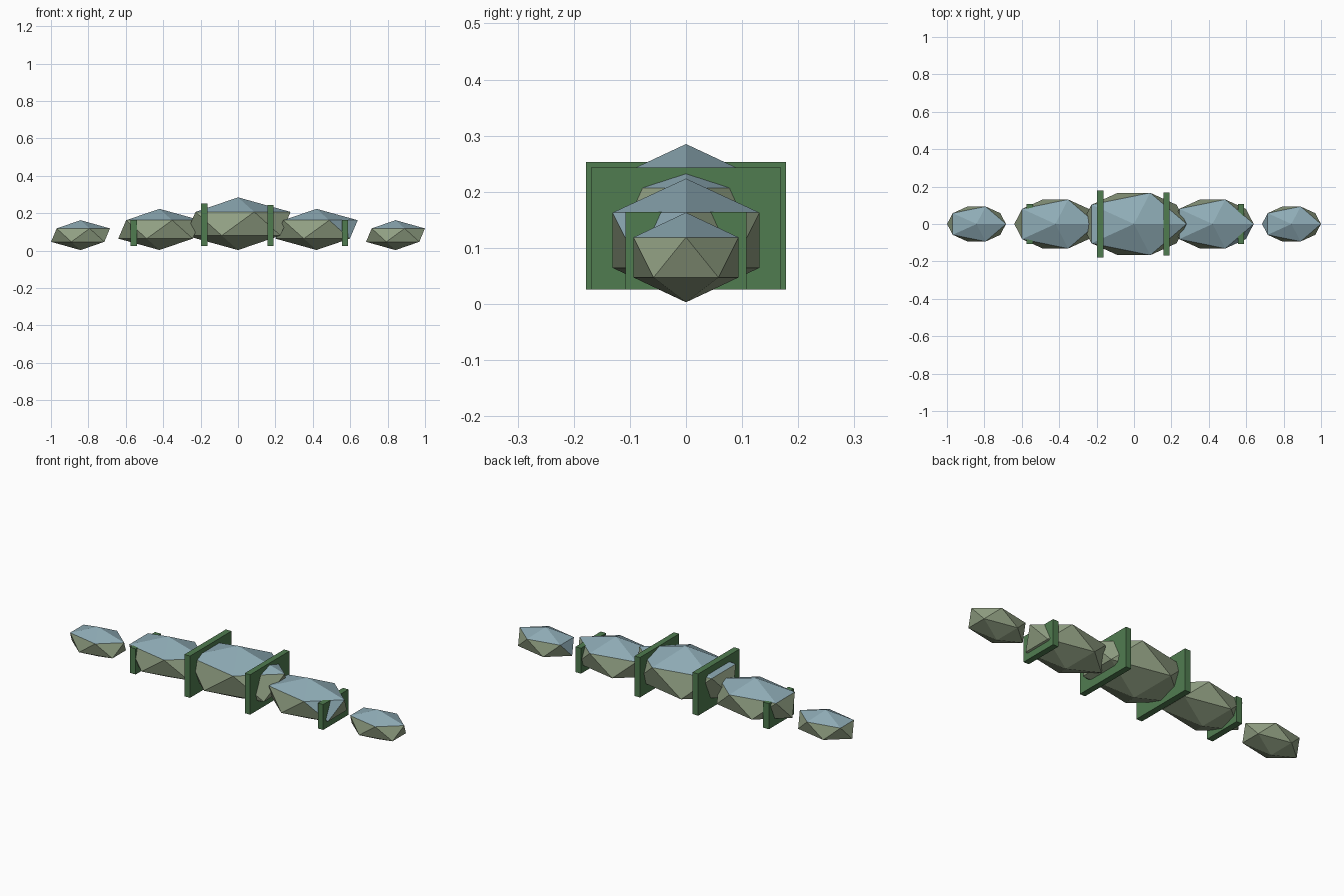
import bpy, bmesh
from mathutils import Vector, Matrix

if "Cube" in bpy.data.objects:
    bpy.data.objects.remove(bpy.data.objects["Cube"])


def material(name, rgb):
    m = bpy.data.materials.new(name)
    lin = [((c / 255 + 0.055) / 1.055) ** 2.4 for c in rgb]
    m.diffuse_color = (*lin, 1)
    m.use_nodes = True
    m.node_tree.nodes["Principled BSDF"].inputs["Base Color"].default_value = m.diffuse_color
    return m


STONE = material("olive_stone", (146, 161, 132))
TOP = material("blue_grey_top", (142, 171, 181))
PLATE = material("leaf_green", (80, 124, 80))


def add_object(name, bm, mats):
    me = bpy.data.meshes.new(name)
    bm.to_mesh(me)
    bm.free()
    for m in mats:
        me.materials.append(m)
    ob = bpy.data.objects.new(name, me)
    bpy.context.collection.objects.link(ob)


# Faceted stone: stretched icosahedron with a blue-grey cap
def stone(name, x, z, size, extra_top=None):
    bm = bmesh.new()
    bmesh.ops.create_icosphere(bm, subdivisions=1, radius=1)
    bmesh.ops.scale(bm, vec=size, verts=bm.verts)
    bm.normal_update()
    for f in bm.faces:
        f.smooth = False
        c = f.calc_center_median()
        cap = f.normal.z > 0.5
        # one upper side facet may share the cap colour
        side = extra_top and 0 < f.normal.z < 0.5 and extra_top(c)
        f.material_index = 1 if cap or side else 0
    bmesh.ops.translate(bm, vec=(x, 0, z), verts=bm.verts)
    add_object(name, bm, (STONE, TOP))


# Thin upright plate across the row
def plate(name, x, half_y, z0, z1, thick=0.034):
    bm = bmesh.new()
    mat = Matrix.Translation((x, 0, (z0 + z1) / 2)) @ Matrix.Diagonal(
        Vector((thick, half_y * 2, z1 - z0, 1)))
    bmesh.ops.create_cube(bm, size=1, matrix=mat)
    add_object(name, bm, (PLATE,))


# Row of stones, largest in the middle
stone("centre_stone", 0, 0.144, (0.314, 0.196, 0.141))
stone("left_middle_stone", -0.42, 0.1135, (0.246, 0.154, 0.11))
stone("right_middle_stone", 0.42, 0.1135, (0.246, 0.154, 0.11),
      lambda c: c.x > 0.01 and c.y < -0.01)
stone("left_end_stone", -0.842, 0.083, (0.176, 0.11, 0.08))
stone("right_end_stone", 0.842, 0.083, (0.176, 0.11, 0.08),
      lambda c: c.x < 0 and abs(c.y) < 0.01)

# Plates
plate("left_inner_plate", -0.181, 0.178, 0.026, 0.253)
plate("right_inner_plate", 0.175, 0.169, 0.026, 0.243, 0.032)
plate("left_outer_plate", -0.557, 0.108, 0.026, 0.165)
plate("right_outer_plate", 0.572, 0.108, 0.026, 0.164, 0.032)
